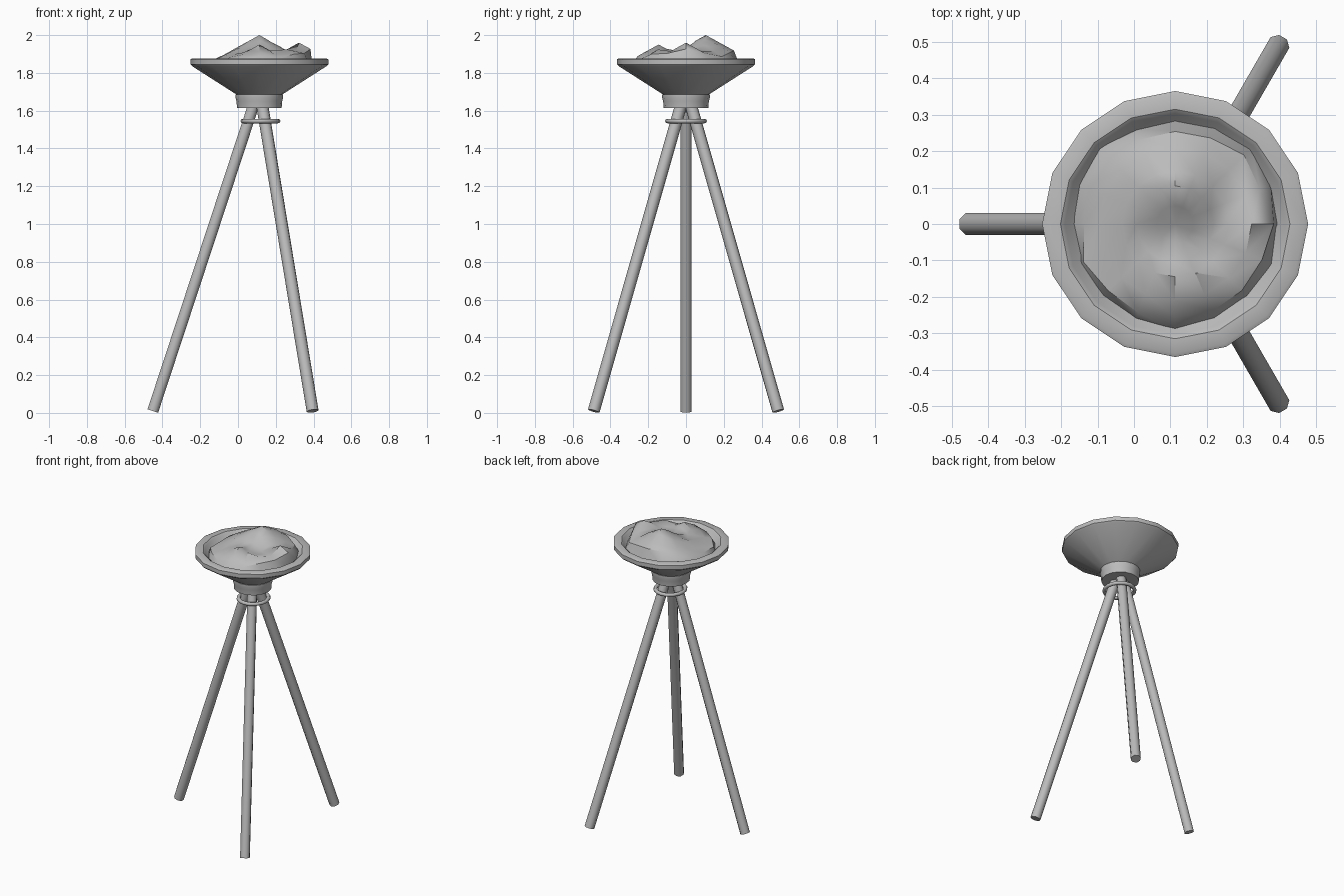
import bpy, bmesh, math, random
from mathutils import Vector

random.seed(4)
if "Cube" in bpy.data.objects:
    bpy.data.objects.remove(bpy.data.objects["Cube"], do_unlink=True)

GREY = (0.5, 0.5, 0.5, 1)
grey = bpy.data.materials.new("plain grey")
grey.use_nodes = True
grey.diffuse_color = GREY
grey.node_tree.nodes["Principled BSDF"].inputs["Base Color"].default_value = GREY

AXIS = Vector((0.113, 0, 0))  # vertical axis shared by bowl and legs


def finish(name, bm, angle):
    """Turn a bmesh into a smooth object with sharp creases."""
    bmesh.ops.recalc_face_normals(bm, faces=bm.faces)
    mesh = bpy.data.meshes.new(name)
    bm.to_mesh(mesh)
    bm.free()
    for p in mesh.polygons:
        p.use_smooth = True
    mesh.set_sharp_from_angle(angle=math.radians(angle))
    mesh.materials.append(grey)
    obj = bpy.data.objects.new(name, mesh)
    bpy.context.collection.objects.link(obj)
    return obj


def lathe(name, profile, sides=16, closed=False, centre=AXIS, stretch=1, angle=35):
    """Spin (radius, z) points round a vertical axis; cap the ends unless closed."""
    bm = bmesh.new()
    rings = []
    for r, z in profile:
        ring = []
        for i in range(sides):
            a = math.tau * i / sides
            ring.append(bm.verts.new(centre + Vector((r * stretch * math.cos(a), r * math.sin(a), z))))
        rings.append(ring)
    pairs = list(zip(rings, rings[1:]))
    if closed:
        pairs.append((rings[-1], rings[0]))
    else:
        bm.faces.new(rings[0])
        bm.faces.new(rings[-1])
    for low, high in pairs:
        for i in range(sides):
            j = (i + 1) % sides
            bm.faces.new((low[i], low[j], high[j], high[i]))
    return finish(name, bm, angle)


# Flared bowl with a broad rounded rim and hollow inside
lathe("bowl", [(0.11, 1.68), (0.125, 1.688), (0.355, 1.835), (0.365, 1.845),
               (0.365, 1.872), (0.355, 1.877), (0.315, 1.877), (0.303, 1.868),
               (0.29, 1.845), (0.1, 1.73)])

# Collar under the bowl
lathe("collar", [(0.118, 1.614), (0.121, 1.65), (0.126, 1.668), (0.126, 1.686)])

# Thin ring tying the legs together
tube = [(0.098 + 0.013 * math.cos(math.tau * i / 8), 1.545 + 0.012 * math.sin(math.tau * i / 8))
        for i in range(8)]
lathe("leg_ring", tube, closed=True, centre=Vector((0.119, 0, 0)), stretch=0.95, angle=50)


# Three splayed eight-sided legs
def leg(name, heading):
    out = Vector((math.cos(heading), math.sin(heading), 0))
    foot = AXIS + out * 0.564 + Vector((0, 0, 0.01))
    top = AXIS + out * 0.03 + Vector((0, 0, 1.63))
    along = (top - foot).normalized()
    side = Vector((-out.y, out.x, 0))
    across = along.cross(side)
    bm = bmesh.new()
    ends = []
    for p in (foot, top):
        ends.append([bm.verts.new(p + 0.032 * (side * math.cos(a) + across * math.sin(a)))
                     for a in (math.tau * (i + 0.5) / 8 for i in range(8))])
    for i in range(8):
        j = (i + 1) % 8
        bm.faces.new((ends[0][i], ends[0][j], ends[1][j], ends[1][i]))
    bm.faces.new(ends[0])
    bm.faces.new(ends[1])
    finish(name, bm, 50)


leg("right_leg", math.pi)
leg("left_back_leg", math.pi / 3)
leg("left_front_leg", -math.pi / 3)

# Craggy heap filling the bowl: a low dome broken by pointed peaks
PEAKS = [(0, 0.105, 2.0), (0.21, 0, 1.96), (0, -0.145, 1.95), (-0.145, 0, 1.915), (0.15, -0.15, 1.925)]


def heap_height(x, y):
    r = math.hypot(x, y)
    dome = 1.85 + 0.07 * (1 - (r / 0.29) ** 2) + random.uniform(-0.01, 0.008)
    return max([dome] + [h - 0.55 * math.hypot(x - px, y - py) for px, py, h in PEAKS])


bm = bmesh.new()
SIDES = 16
rings = []
for n, r in enumerate((0.05, 0.105, 0.145, 0.21, 0.265, 0.295)):
    ring = []
    for i in range(SIDES):
        a = math.tau * i / SIDES
        rr = r + (random.uniform(-0.015, 0.008) if n > 3 else 0)
        x, y = rr * math.cos(a), rr * math.sin(a)
        z = heap_height(x, y) if n < 5 else 1.83
        ring.append(bm.verts.new(AXIS + Vector((x, y, z))))
    rings.append(ring)
centre = bm.verts.new(AXIS + Vector((0, 0, 1.925)))
for i in range(SIDES):
    j = (i + 1) % SIDES
    bm.faces.new((centre, rings[0][i], rings[0][j]))
    for a, b in zip(rings, rings[1:]):
        bm.faces.new((a[i], b[i], b[j]))
        bm.faces.new((a[i], b[j], a[j]))
bm.faces.new(rings[-1])
finish("heap", bm, 35)
